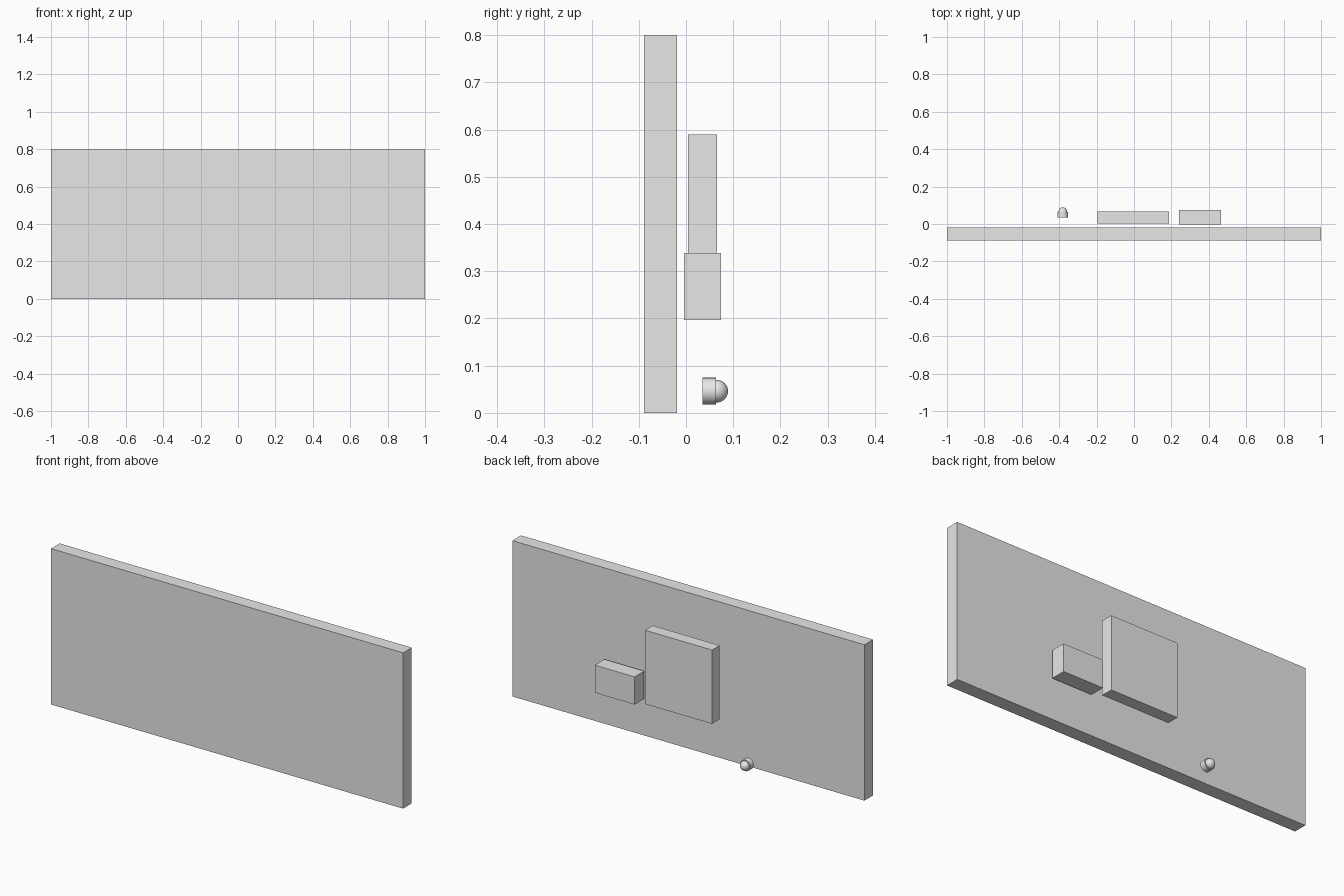
import bpy
import math

cube = bpy.data.objects.get("Cube")
if cube:
    bpy.data.objects.remove(cube, do_unlink=True)

# Single grey finish
grey = bpy.data.materials.new("plain_grey")
grey.use_nodes = True
colour = (0.8, 0.8, 0.8, 1)
grey.diffuse_color = colour
grey.node_tree.nodes["Principled BSDF"].inputs["Base Color"].default_value = colour


def finish(name):
    obj = bpy.context.object
    obj.name = name
    obj.data.materials.append(grey)
    return obj


def box(name, x, y, z):
    """Box spanning the given (low, high) range on each axis."""
    spans = (x, y, z)
    bpy.ops.mesh.primitive_cube_add(size=1, location=[(a + b) / 2 for a, b in spans])
    obj = finish(name)
    obj.scale = [b - a for a, b in spans]
    bpy.ops.object.transform_apply(location=False, rotation=False, scale=True)


# Upright board and the two blocks behind it
box("wall_panel", (-1, 1), (-0.089, -0.019), (0, 0.8))
box("square_block", (-0.194, 0.186), (0.004, 0.066), (0.211, 0.59))
box("small_block", (0.24, 0.466), (-0.004, 0.074), (0.197, 0.339))

# Round knob: short cylinder with a ball set into its rear face
knob_x, knob_z = -0.381, 0.046
turn = (-math.pi / 2, 0, 0)
bpy.ops.mesh.primitive_cylinder_add(vertices=48, radius=0.0285, depth=0.029,
                                    location=(knob_x, 0.0495, knob_z), rotation=turn)
finish("knob_base")
bpy.ops.object.shade_smooth_by_angle(angle=math.radians(30))

bpy.ops.mesh.primitive_uv_sphere_add(segments=32, ring_count=16, radius=0.024,
                                     location=(knob_x, 0.065, knob_z), rotation=turn)
finish("knob_dome")
bpy.ops.object.shade_smooth_by_angle(angle=math.radians(30))
